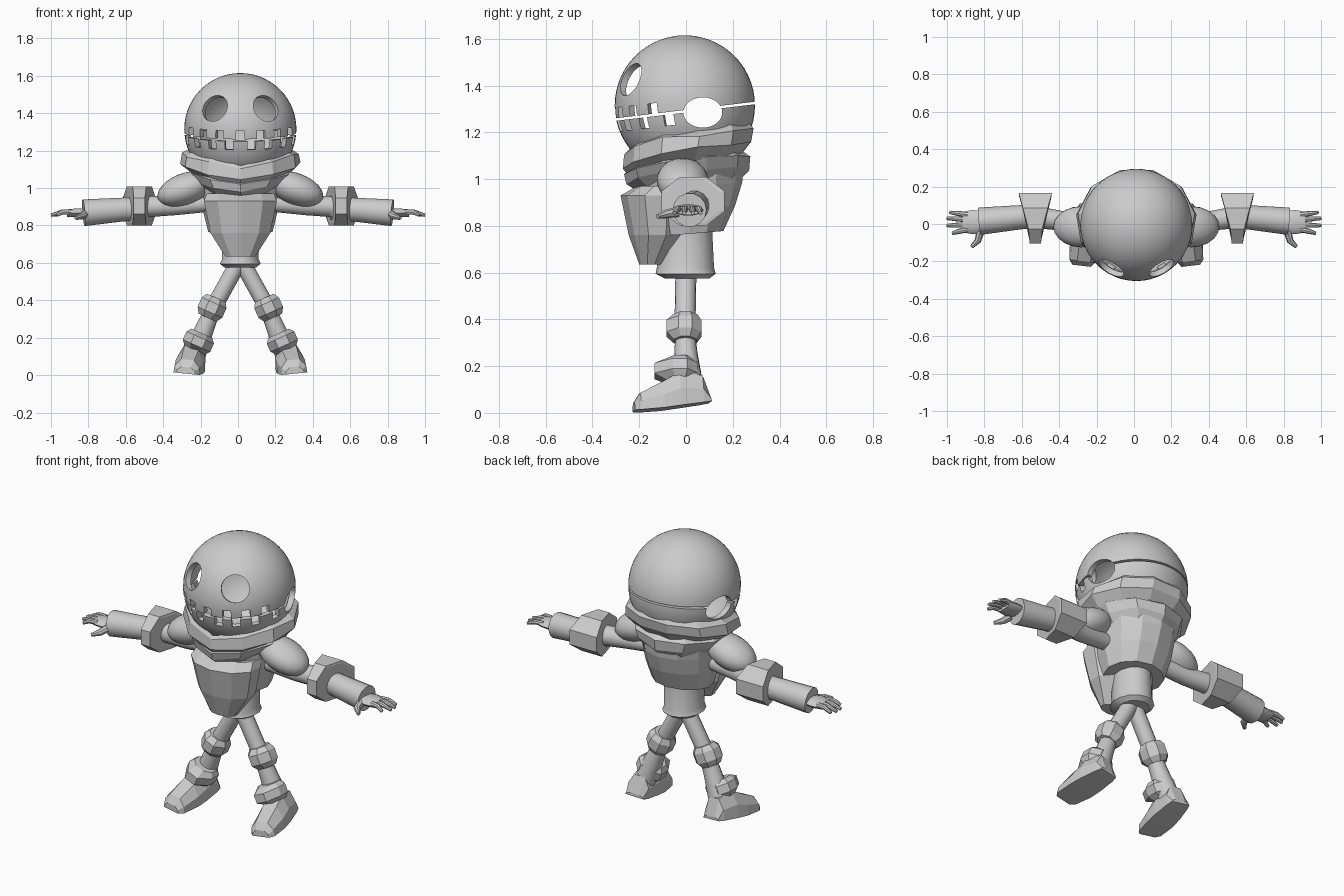
import bpy, bmesh, math, random
from mathutils import Matrix, Vector

if "Cube" in bpy.data.objects:
    bpy.data.objects.remove(bpy.data.objects["Cube"])

random.seed(4)
CX = 0.0125                      # the body's own symmetry line
grey = bpy.data.materials.new("plain_grey")
grey.diffuse_color = (0.6, 0.6, 0.6, 1)
grey.use_nodes = True
grey.node_tree.nodes["Principled BSDF"].inputs["Base Color"].default_value = grey.diffuse_color


def finish(name, bm, smooth=False):
    """Turn a bmesh into an object with the shared material."""
    bmesh.ops.recalc_face_normals(bm, faces=bm.faces[:])
    me = bpy.data.meshes.new(name)
    bm.to_mesh(me)
    bm.free()
    ob = bpy.data.objects.new(name, me)
    bpy.context.collection.objects.link(ob)
    me.materials.append(grey)
    if smooth:
        bpy.ops.object.select_all(action='DESELECT')
        ob.select_set(True)
        bpy.context.view_layer.objects.active = ob
        bpy.ops.object.shade_smooth_by_angle(angle=math.radians(35))
    return ob


def loft(name, rings, caps=(True, True), smooth=False):
    """Skin a list of equal-length point loops."""
    bm = bmesh.new()
    loops = [[bm.verts.new(p) for p in r] for r in rings]
    n = len(loops[0])
    for a, b in zip(loops, loops[1:]):
        for i in range(n):
            j = (i + 1) % n
            bm.faces.new((a[i], a[j], b[j], b[i]))
    if caps[0]:
        bm.faces.new(loops[0])
    if caps[1]:
        bm.faces.new(loops[-1])
    return finish(name, bm, smooth)


def body(name, rows, n=12, tilt=0, dip=0, jitter=0, **kw):
    """Stacked oval rings; each row is z, half width, front y, back y."""
    rings = []
    for z, rx, yf, yb in rows:
        ring = []
        for i in range(n):
            a = 2 * math.pi * i / n
            y = (yf + yb) / 2 - math.cos(a) * (yb - yf) / 2
            drop = dip * max(0, math.cos(a)) ** 4
            ring.append((CX + rx * math.sin(a), y,
                         z + tilt * y - drop + random.uniform(-jitter, jitter)))
        rings.append(ring)
    return loft(name, rings, **kw)


def tube(name, pts, radii, n=16, smooth=True, flat=1.0):
    """Round tube along points, optionally flattened in its upright direction."""
    rings = []
    for k, p in enumerate(pts):
        d = Vector(pts[min(k + 1, len(pts) - 1)]) - Vector(pts[max(k - 1, 0)])
        u = d.cross((0, 1, 0) if abs(d.z) > abs(d.x) else (0, 0, 1)).normalized()
        v = d.cross(u).normalized() * flat
        rings.append([Vector(p) + radii[k] * (u * math.cos(t) + v * math.sin(t))
                      for t in (2 * math.pi * i / n for i in range(n))])
    return loft(name, rings, smooth=smooth)


def pair(ob, cx=CX):
    """Shift a right-hand part to its symmetry line and add its mirror copy."""
    me = ob.data
    me.transform(Matrix.Translation((cx, 0, 0)))
    other = ob.copy()
    other.data = me.copy()
    other.data.transform(Matrix.Translation((2 * cx, 0, 0)) @ Matrix.Scale(-1, 4, (1, 0, 0)))
    other.data.flip_normals()
    other.name = ob.name + "_left"
    ob.name += "_right"
    bpy.context.collection.objects.link(other)


# ---- head: hollow ball with eye, ear and zigzag mouth openings
HEAD = Vector((CX, -0.005, 1.315))
bm = bmesh.new()
for r in (0.3, 0.27):
    part = bmesh.ops.create_uvsphere(bm, u_segments=48, v_segments=28, radius=r,
                                     matrix=Matrix.Translation(HEAD))
    if r < 0.3:
        bmesh.ops.reverse_faces(bm, faces=list({f for v in part['verts'] for f in v.link_faces}))
me = bpy.data.meshes.new("head_shell")
bm.to_mesh(me)
bm.free()
head = bpy.data.objects.new("head_shell", me)
bpy.context.collection.objects.link(head)
cutters = []


def cutter(mat, radius=None):
    bm = bmesh.new()
    if radius:
        bmesh.ops.create_cone(bm, cap_ends=True, segments=32, radius1=radius,
                              radius2=radius, depth=1, matrix=mat)
    else:
        bmesh.ops.create_cube(bm, size=1, matrix=mat)
    ob = finish("cutter", bm)
    ob.hide_render = True
    cutters.append(ob)
    mod = head.modifiers.new("cut", 'BOOLEAN')
    mod.operation, mod.solver, mod.object = 'DIFFERENCE', 'EXACT', ob


for s in (-1, 1):
    d = Vector((s * 0.14, -0.239, 0.115))
    turn = d.to_track_quat('Z', 'Y').to_matrix().to_4x4()
    cutter(Matrix.Translation(HEAD + d) @ turn @ Matrix.Diagonal((1, 1, 0.2, 1)), 0.075)
cutter(Matrix.Translation((CX, 0.072, 1.285)) @ Matrix.Diagonal((1, 0.083, 0.065, 1))
       @ Matrix.Rotation(math.pi / 2, 4, 'Y'), 1)
mouth = Matrix.Translation((CX, -0.005, 1.29)) @ Matrix.Rotation(0.118, 4, 'X')
cutter(mouth @ Matrix.Diagonal((0.8, 0.8, 0.011, 1)))
for h, angles in ((0.024, (0, 22, -22, 42, -42, 63, -63)),
                  (-0.026, (12, -12, 31, -31, 52, -52, 76, -76))):
    for a in angles:
        cutter(mouth @ Matrix.Rotation(math.radians(a), 4, 'Z')
               @ Matrix.Translation((0, -0.29, h)) @ Matrix.Diagonal((0.045, 0.12, 0.052, 1)))
bpy.context.view_layer.update()
cut = bpy.data.meshes.new_from_object(
    head.evaluated_get(bpy.context.evaluated_depsgraph_get()))
bm = bmesh.new()
bm.from_mesh(cut)
for f in bm.faces:
    f.material_index = 0
for ob in cutters + [head]:
    bpy.data.objects.remove(ob)
cut.materials.clear()
finish("head_and_jaw", bm, smooth=True)

# ---- scarf: two folds that dip at the front
body("scarf_upper", [(1.15, 0.25, -0.22, 0.24), (1.21, 0.275, -0.25, 0.28),
                     (1.185, 0.315, -0.265, 0.3), (1.125, 0.325, -0.27, 0.29),
                     (1.085, 0.27, -0.235, 0.245)],
     n=11, tilt=0.1, dip=0.06, jitter=0.01, caps=(False, False))
body("scarf_lower", [(1.11, 0.25, -0.22, 0.24), (1.085, 0.275, -0.265, 0.275),
                     (1.03, 0.245, -0.255, 0.27), (0.985, 0.2, -0.2, 0.23)],
     n=10, tilt=0.06, dip=0.04, jitter=0.01, caps=(False, False))

# ---- torso
body("jacket", [(1.06, 0.225, -0.22, 0.25), (0.965, 0.21, -0.21, 0.24),
                (0.87, 0.198, -0.18, 0.21), (0.765, 0.172, -0.135, 0.16)], tilt=0.08)
body("chest_plate", [(0.97, 0.19, -0.21, 0), (0.93, 0.205, -0.28, 0.02),
                     (0.76, 0.168, -0.245, 0), (0.635, 0.085, -0.2, -0.1)], n=10)
body("pelvis", [(0.82, 0.105, -0.105, 0.11), (0.62, 0.1, -0.125, 0.12),
                (0.595, 0.112, -0.13, 0.127), (0.575, 0.085, -0.09, 0.1)], n=14, smooth=True)

# ---- arms
bm = bmesh.new()
bmesh.ops.create_uvsphere(bm, u_segments=20, v_segments=12, radius=1,
                          matrix=Matrix.Translation((0.295, -0.015, 0.995))
                          @ Matrix.Rotation(0.35, 4, 'Y') @ Matrix.Diagonal((0.155, 0.11, 0.085, 1)))
pair(finish("shoulder_pad", bm, smooth=True))
pair(tube("upper_arm", [(0.15, 0.0, 0.92), (0.35, 0.01, 0.905), (0.56, 0.04, 0.9)],
          [0.045, 0.05, 0.06]))
pair(tube("forearm", [(0.5, 0.045, 0.89), (0.62, 0.035, 0.885), (0.825, 0.015, 0.868)],
          [0.063, 0.065, 0.073], n=14), 0)

# elbow band, wide at the back and narrow at the front
rings = []
for side, grow in ((-1, 0.88), (-1, 1), (1, 1), (1, 0.88)):
    ring = []
    for i in range(8):
        a = 2 * math.pi * (i + 0.5) / 8
        y, z = 0.03 + 0.146 * grow * math.cos(a), 0.905 + 0.113 * grow * math.sin(a)
        w = max(0.03, 0.03 + 0.27 * (y + 0.05)) * (1 if grow == 1 else 1.04)
        ring.append((0.54 + side * w, y, z))
    rings.append(ring)
pair(loft("elbow_band", rings))

# hands
pair(tube("palm", [(0.79, 0.015, 0.868), (0.86, 0.01, 0.868), (0.915, 0.01, 0.866)],
          [0.05, 0.065, 0.055], n=10, flat=0.38), 0)
for k, (y0, y1, tip) in enumerate(((0.05, 0.062, 0.985), (0.024, 0.03, 1.0),
                                   (-0.004, -0.008, 1.0), (-0.03, -0.05, 0.97))):
    pair(tube(f"finger_{k + 1}", [(0.89, y0, 0.872), (0.94, (y0 + y1) / 2, 0.872), (tip, y1, 0.855)],
              [0.015, 0.014, 0.009], n=8), 0)
pair(tube("thumb", [(0.82, -0.035, 0.86), (0.835, -0.09, 0.85), (0.868, -0.122, 0.84)],
          [0.022, 0.018, 0.01], n=8), 0)

# ---- legs
pair(tube("thigh", [(0.0, 0.0, 0.62), (0.155, -0.005, 0.34)], [0.045, 0.045]))
pair(tube("shin", [(0.14, -0.005, 0.37), (0.19, 0.0, 0.25), (0.25, 0.015, 0.1)],
          [0.04, 0.05, 0.062]))


def guard(name, centre, r, h, push):
    """Chunky ring on the leg with a faceted knob at the front."""
    c, lean = Vector(centre), Matrix.Rotation(-0.42, 3, 'Y')
    rings = []
    for z, k in ((-1, 0.72), (-0.45, 1), (0.5, 1), (1, 0.75)):
        ring = []
        for i in range(8):
            a = 2 * math.pi * (i + 0.5) / 8
            front = push if -math.cos(a) < -0.5 and abs(z) < 0.9 else 0
            ring.append(c + lean @ Vector((r * k * math.sin(a),
                                           -r * k * math.cos(a) * 0.95 - front * math.cos(a), z * h)))
        rings.append(ring)
    pair(loft(name, rings))


guard("knee_guard", (0.152, -0.003, 0.36), 0.078, 0.058, 0.012)
guard("ankle_guard", (0.225, -0.025, 0.178), 0.087, 0.05, 0.035)

# shoes: side profile sections of y, half width, sole height, top height
rings = []
for y, w, z0, z1 in ((-0.225, 0.05, 0.0, 0.035), (-0.2, 0.07, 0.0, 0.075),
                     (-0.1, 0.08, 0.008, 0.125), (-0.03, 0.078, 0.018, 0.165),
                     (0.07, 0.065, 0.032, 0.15), (0.105, 0.055, 0.038, 0.055)):
    zm = z0 + 0.5 * (z1 - z0)
    rings.append([(-w, y, z0), (w, y, z0), (w * 0.95, y, zm), (w * 0.5, y, z1),
                  (-w * 0.5, y, z1), (-w * 0.95, y, zm)])
shoe = loft("shoe", rings)
shoe.data.transform(Matrix.Translation((0.265, 0, 0.008)) @ Matrix.Rotation(0.12, 4, 'Z')
                    @ Matrix.Rotation(-0.1, 4, 'Y'))
pair(shoe)
